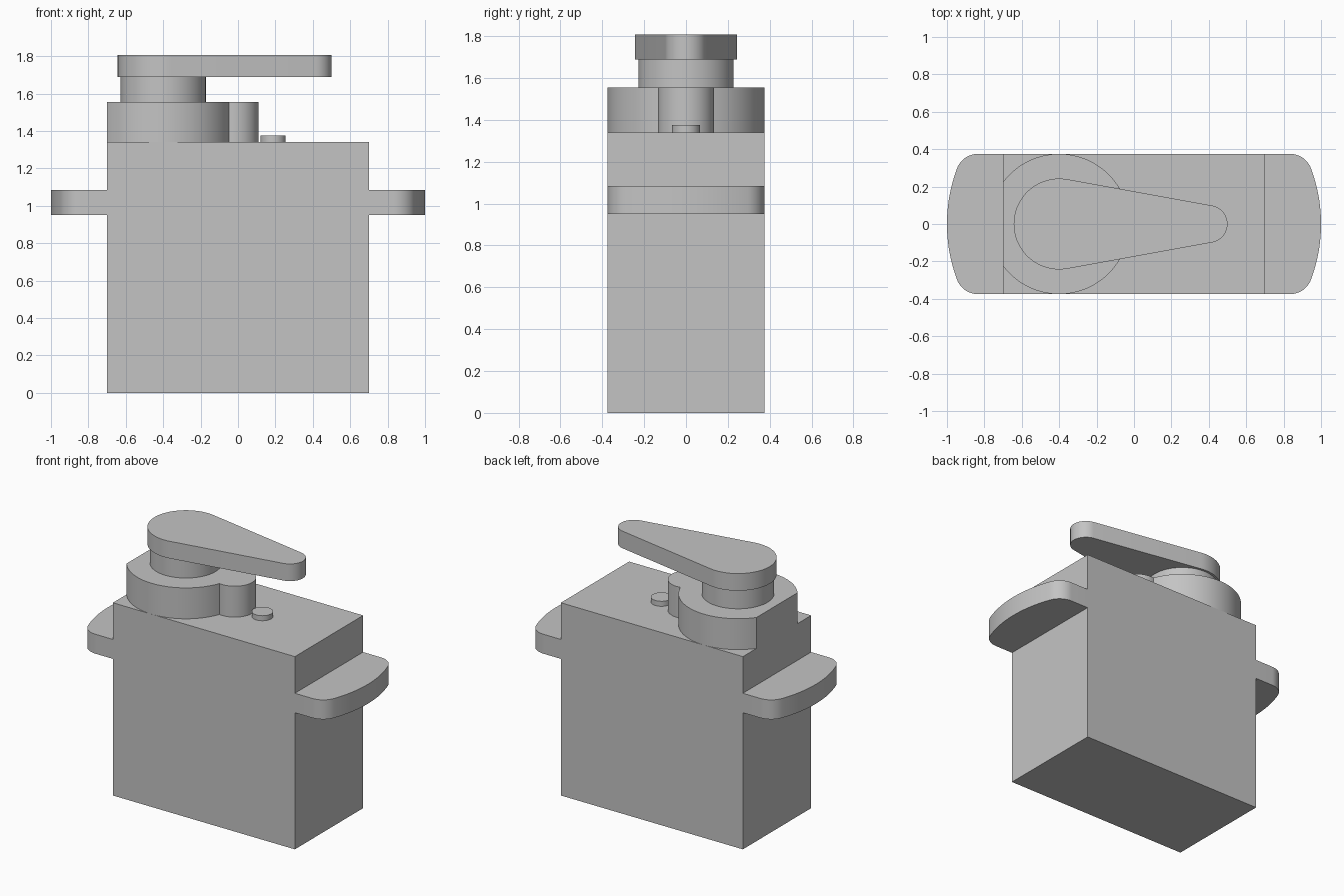
import bpy
import bmesh
from math import cos, sin, radians, degrees, asin, acos, atan2, sqrt

old = bpy.data.objects.get("Cube")
if old:
    bpy.data.objects.remove(old, do_unlink=True)

grey = bpy.data.materials.new("plain grey")
grey.use_nodes = True
grey.diffuse_color = (0.55, 0.55, 0.55, 1)
grey.node_tree.nodes["Principled BSDF"].inputs["Base Color"].default_value = grey.diffuse_color


def arc(cx, cy, r, start, end, steps=32):
    """Points along an arc, angles in degrees."""
    angles = [radians(start + (end - start) * i / steps) for i in range(steps + 1)]
    return [(cx + r * cos(a), cy + r * sin(a)) for a in angles]


def prism(name, outline, bottom, top):
    """Extrude a counter-clockwise outline between two heights."""
    bm = bmesh.new()
    base = bm.faces.new([bm.verts.new((x, y, bottom)) for x, y in outline])
    grown = bmesh.ops.extrude_face_region(bm, geom=[base], use_keep_orig=True)
    for v in grown["geom"]:
        if isinstance(v, bmesh.types.BMVert):
            v.co.z = top
    bmesh.ops.remove_doubles(bm, verts=bm.verts, dist=0.0001)
    bmesh.ops.recalc_face_normals(bm, faces=bm.faces)
    mesh = bpy.data.meshes.new(name)
    bm.to_mesh(mesh)
    bm.free()
    mesh.materials.append(grey)
    obj = bpy.data.objects.new(name, mesh)
    bpy.context.collection.objects.link(obj)
    bpy.ops.object.select_all(action="DESELECT")
    obj.select_set(True)
    bpy.context.view_layer.objects.active = obj
    bpy.ops.object.shade_smooth_by_angle(angle=radians(30))
    return obj


half_x, half_y, deck = 0.7, 0.375, 1.34
axis_x = -0.4

# Main case
prism("case", [(-half_x, -half_y), (half_x, -half_y), (half_x, half_y), (-half_x, half_y)], 0, deck)

# Mounting tabs: a shallow bowed end blended into rounded corners
bow, corner = 0.85, 0.12
corner_y = half_y - corner
corner_x = 1 - bow + sqrt((bow - corner) ** 2 - corner_y ** 2)
blend = degrees(asin(corner_y / (bow - corner)))
tab = [(half_x, -half_y)]
tab += arc(corner_x, -corner_y, corner, -90, -blend, 12)
tab += arc(1 - bow, 0, bow, -blend, blend, 24)[1:-1]
tab += arc(corner_x, corner_y, corner, blend, 90, 12)
tab += [(half_x, half_y)]
prism("left_mounting_tab", tab, 0.95, 1.085)
prism("right_mounting_tab", [(-x, y) for x, y in reversed(tab)], 0.95, 1.085)

# Gear housing: big round boss cut flush with the case end, joined to a small one
small = 0.135
meet_x = (2 * half_y ** 2 - small ** 2) / (2 * half_y)
meet_y = sqrt(half_y ** 2 - meet_x ** 2)
big_angle = degrees(atan2(meet_y, meet_x))
small_angle = degrees(atan2(meet_y, meet_x - half_y))
cut_angle = degrees(acos((-half_x - axis_x) / half_y))
housing = arc(axis_x + half_y, 0, small, -small_angle, small_angle)
housing += arc(axis_x, 0, half_y, big_angle, cut_angle)[1:]
housing += arc(axis_x, 0, half_y, 360 - cut_angle, 360 - big_angle)[:-1]
prism("gear_housing", housing, deck, 1.555)

# Output shaft and the small button on the deck
prism("output_shaft", arc(axis_x, 0, 0.228, 0, 360, 64)[:-1], 1.555, 1.688)
prism("deck_button", arc(0.188, 0, 0.067, 0, 360, 32)[:-1], deck, 1.375)

# Tapered horn arm
hub, tip, tip_x = 0.243, 0.1, 0.4
tangent = degrees(acos((hub - tip) / (tip_x - axis_x)))
horn = arc(tip_x, 0, tip, -tangent, tangent, 24)
horn += arc(axis_x, 0, hub, tangent, 360 - tangent, 48)
prism("horn_arm", horn, 1.688, 1.807)
